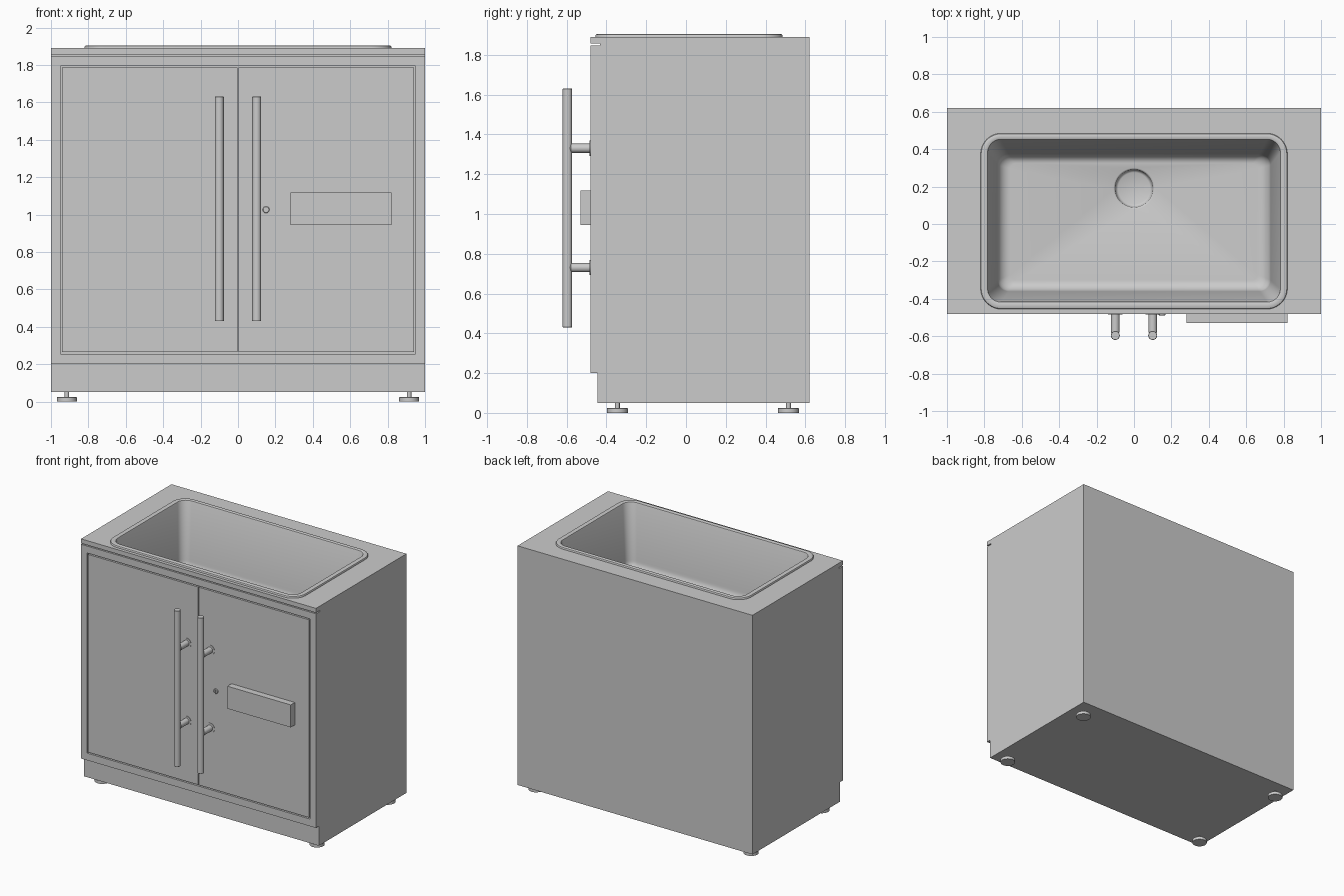
import bpy, bmesh, math
from mathutils import Vector

if "Cube" in bpy.data.objects:
    bpy.data.objects.remove(bpy.data.objects["Cube"])

FRONT = -0.48
BACK = 0.62


def add_object(name, bm, smooth=False):
    bmesh.ops.recalc_face_normals(bm, faces=bm.faces)
    mesh = bpy.data.meshes.new(name)
    bm.to_mesh(mesh)
    bm.free()
    ob = bpy.data.objects.new(name, mesh)
    bpy.context.collection.objects.link(ob)
    if smooth:
        bpy.ops.object.select_all(action='DESELECT')
        ob.select_set(True)
        bpy.context.view_layer.objects.active = ob
        bpy.ops.object.shade_smooth_by_angle(angle=math.radians(35))
    return ob


def box(name, x0, x1, y0, y1, z0, z1):
    bm = bmesh.new()
    bmesh.ops.create_cube(bm, size=1)
    for v in bm.verts:
        v.co = Vector((x0 + (v.co.x + .5) * (x1 - x0),
                       y0 + (v.co.y + .5) * (y1 - y0),
                       z0 + (v.co.z + .5) * (z1 - z0)))
    return add_object(name, bm)


def loft(name, loops, cap_start=False, cap_end=True):
    bm = bmesh.new()
    rings = [[bm.verts.new(p) for p in loop] for loop in loops]
    n = len(rings[0])
    for a, b in zip(rings, rings[1:]):
        for i in range(n):
            j = (i + 1) % n
            bm.faces.new((a[i], a[j], b[j], b[i]))
    if cap_start:
        bm.faces.new(rings[0])
    if cap_end:
        bm.faces.new(rings[-1])
    return bm


def turned(name, origin, axis, profile, n=32):
    """Round part: profile is a list of (radius, distance along axis)."""
    q = Vector(axis).to_track_quat('Z', 'Y')
    loops = [[Vector(origin) + q @ Vector((r * math.cos(2 * math.pi * i / n),
                                           r * math.sin(2 * math.pi * i / n), h))
              for i in range(n)] for r, h in profile]
    return add_object(name, loft(name, loops, True), smooth=True)


SEG = 12


def rounded_rect(hx, y0, y1, r, z):
    pts = []
    corners = ((hx - r, y1 - r), (-hx + r, y1 - r), (-hx + r, y0 + r), (hx - r, y0 + r))
    for k, (cx, cy) in enumerate(corners):
        for i in range(SEG + 1):
            a = math.pi / 2 * (k + i / SEG)
            pts.append((cx + r * math.cos(a), cy + r * math.sin(a), z))
    return pts


def drain_ring(r, z):
    n = 4 * (SEG + 1)
    return [(r * math.cos(2 * math.pi * (i + .5) / n),
             0.19 + r * math.sin(2 * math.pi * (i + .5) / n), z) for i in range(n)]


def cut(ob, cutter):
    cutter.hide_render = True
    mod = ob.modifiers.new("cut", 'BOOLEAN')
    mod.operation = 'DIFFERENCE'
    mod.solver = 'EXACT'
    mod.object = cutter
    bpy.context.view_layer.objects.active = ob
    bpy.ops.object.modifier_apply(modifier=mod.name)
    bpy.data.objects.remove(cutter)


# Cabinet body: side profile with toe kick and the slit under the worktop
side = [(-0.445, 0.05), (BACK, 0.05), (BACK, 1.89), (FRONT, 1.89), (FRONT, 1.856),
        (-0.433, 1.856), (-0.433, 1.848), (FRONT, 1.848), (FRONT, 0.2), (-0.445, 0.2)]
body = add_object("cabinet_body", loft("cabinet_body", [[(x, y, z) for y, z in side]
                                                        for x in (-1, 1)], True))
cut(body, box("door_recess", -0.95, 0.95, -0.6, -0.455, 0.255, 1.795))
cut(body, add_object("sink_opening", loft("sink_opening", [
    rounded_rect(0.79, -0.425, 0.46, 0.07, z) for z in (1.3, 2.0)], True)))

# Sink: rim, tapered walls, filleted floor, drain well
Z_WALL, Z_FLOOR = 1.49, 1.42
loops = [rounded_rect(hx, y0, y1, r, z) for hx, y0, y1, r, z in (
    (0.82, -0.455, 0.485, 0.11, 1.885), (0.82, -0.455, 0.485, 0.11, 1.897),
    (0.817, -0.452, 0.482, 0.107, 1.902), (0.81, -0.445, 0.475, 0.10, 1.905),
    (0.79, -0.425, 0.46, 0.08, 1.905), (0.783, -0.418, 0.453, 0.073, 1.902),
    (0.78, -0.415, 0.45, 0.07, 1.895))]
for i in range(9):
    t = math.pi / 2 * i / 8
    s = 1 - math.cos(t)
    loops.append(rounded_rect(0.73 - 0.07 * s, -0.36 + 0.06 * s, 0.375 - 0.05 * s,
                              0.06 - 0.03 * s, Z_WALL - (Z_WALL - Z_FLOOR) * math.sin(t)))
loops += [drain_ring(0.11, Z_FLOOR), drain_ring(0.105, Z_FLOOR - 0.002),
          drain_ring(0.101, Z_FLOOR - 0.007), drain_ring(0.098, Z_FLOOR - 0.03),
          drain_ring(0.093, Z_FLOOR - 0.038), drain_ring(0.085, Z_FLOOR - 0.042)]
add_object("sink_basin", loft("sink_basin", loops), smooth=True)

# Doors and bar handles
for sx, label in ((-1, "left"), (1, "right")):
    xs = sorted((sx * 0.003, sx * 0.941))
    box(label + "_door", xs[0], xs[1], FRONT, -0.456, 0.264, 1.786)
    hx = sx * 0.1
    turned(label + "_handle_bar", (hx, -0.596, 0.43), (0, 0, 1),
           [(0.022, 0), (0.024, 0.002), (0.024, 1.198), (0.022, 1.2)])
    for z, part in ((0.73, "lower"), (1.33, "upper")):
        turned(f"{label}_{part}_handle_post", (hx, FRONT + 0.002, z), (0, -1, 0),
               [(0.038, 0), (0.038, 0.006), (0.023, 0.006), (0.023, 0.1), (0.014, 0.112)])

# Lock with key slot
lock = turned("door_lock", (0.15, FRONT + 0.002, 1.026), (0, -1, 0),
              [(0.018, 0), (0.018, 0.008), (0.015, 0.011)])
cut(lock, box("key_slot", 0.147, 0.153, -0.5, -0.485, 1.014, 1.038))

# Raised plate on the right door
box("door_plate", 0.28, 0.82, -0.53, FRONT + 0.002, 0.945, 1.118)

# Levelling feet
for x in (-0.915, 0.915):
    for y in (-0.345, 0.515):
        name = ("left" if x < 0 else "right") + ("_front" if y < 0 else "_back") + "_foot"
        turned(name, (x, y, 0), (0, 0, 1),
               [(0.053, 0), (0.053, 0.022), (0.05, 0.025), (0.012, 0.025), (0.012, 0.052)])
